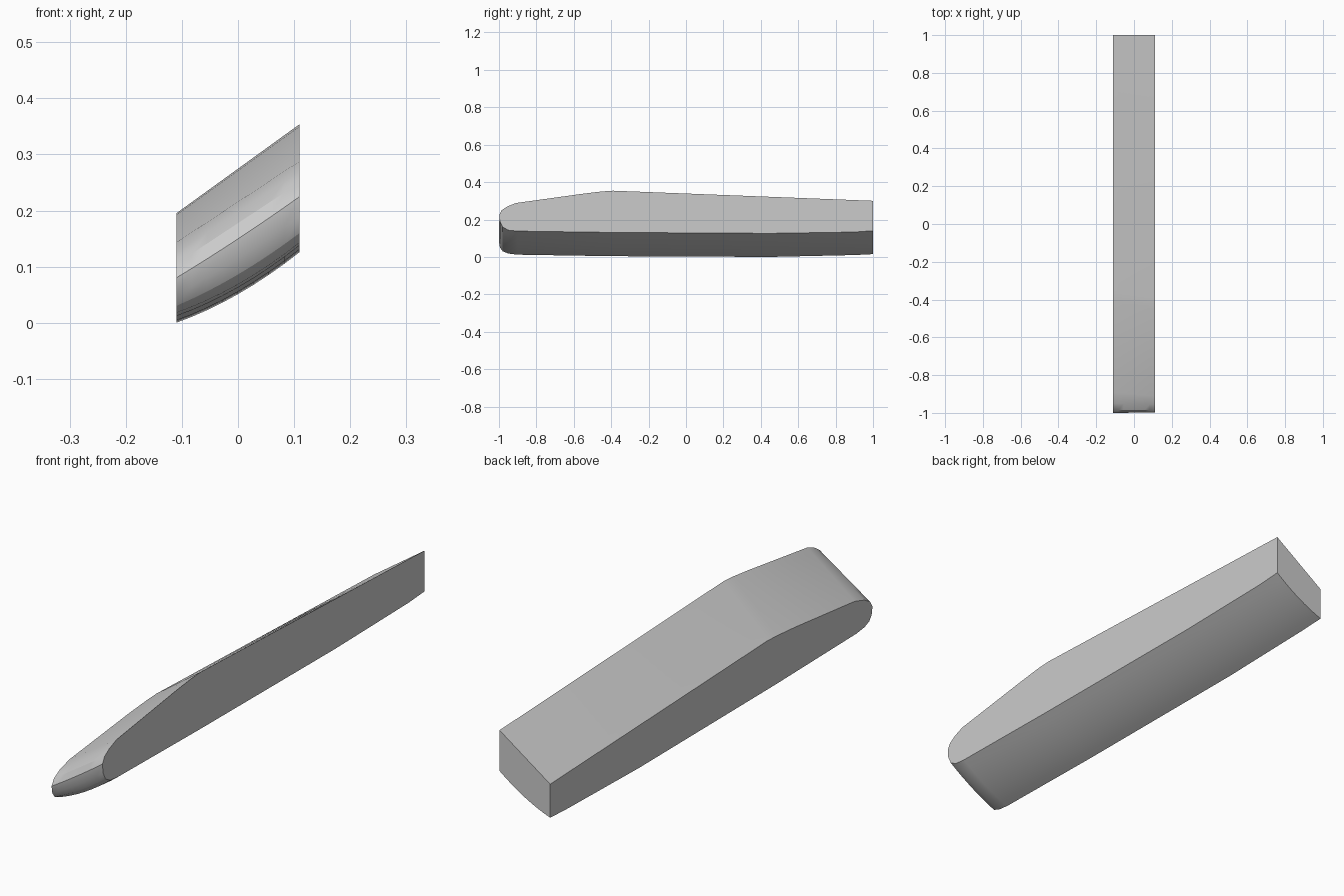
import bpy, bmesh, math

if "Cube" in bpy.data.objects:
    bpy.data.objects.remove(bpy.data.objects["Cube"])

# Matching side profiles (y, z): underside from the back, round the nose, then the top
right = [(1, .14), (.9, .133), (.45, .126), (-.4, .131), (-.9, .138), (-.95, .143),
         (-.98, .16), (-.995, .19), (-.998, .225), (-.985, .25), (-.955, .27), (-.91, .288),
         (-.55, .338), (-.45, .350), (-.39, .354), (1, .30)]
left = [(1, .015), (.9, .01), (.45, 0), (-.4, .004), (-.9, .012), (-.95, .018),
        (-.98, .03), (-.995, .05), (-1, .08), (-.985, .105), (-.95, .125), (-.89, .143),
        (-.52, .183), (-.41, .192), (-.35, .195), (1, .147)]
HALF, STEPS = .11, 8

grey = bpy.data.materials.new("grey")
grey.diffuse_color = (.6, .6, .6, 1)
grey.use_nodes = True
grey.node_tree.nodes["Principled BSDF"].inputs["Base Color"].default_value = grey.diffuse_color

# Slanted body: loft between the profiles with a gently bowed underside
bm = bmesh.new()
rings = []
for s in range(STEPS + 1):
    t = s / STEPS
    bow = .012 * 4 * t * (1 - t)
    ring = []
    for i, ((ya, za), (yb, zb)) in enumerate(zip(left, right)):
        sag = bow * max(0, min(1, (9 - i) / 4))
        ring.append(bm.verts.new((-HALF + 2 * HALF * t, ya + (yb - ya) * t,
                                  za + (zb - za) * t - sag)))
    rings.append(ring)
n = len(left)
for a, b in zip(rings, rings[1:]):
    for i in range(n - 1):
        bm.faces.new((a[i], a[i + 1], b[i + 1], b[i]))

# Flat side caps and the flat back end
bm.faces.new(rings[0])
bm.faces.new(rings[-1])
bm.faces.new([r[0] for r in rings] + [r[-1] for r in reversed(rings)])
bmesh.ops.recalc_face_normals(bm, faces=bm.faces)

mesh = bpy.data.meshes.new("slanted_body")
bm.to_mesh(mesh)
bm.free()
mesh.materials.append(grey)
body = bpy.data.objects.new("slanted_body", mesh)
bpy.context.collection.objects.link(body)
bpy.context.view_layer.objects.active = body
body.select_set(True)
bpy.ops.object.shade_smooth_by_angle(angle=math.radians(30))
